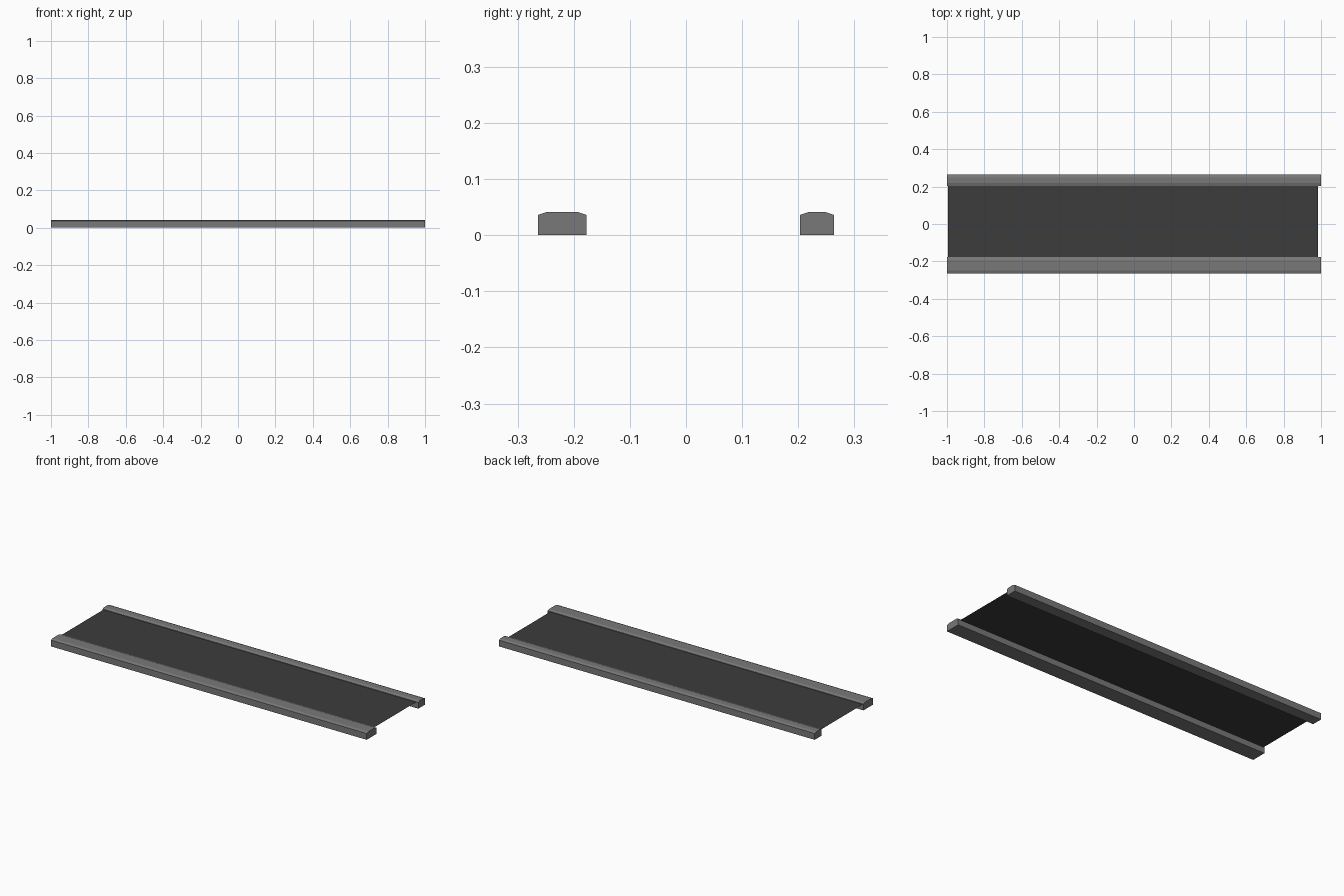
import bpy
import bmesh

cube = bpy.data.objects.get("Cube")
if cube:
    bpy.data.objects.remove(cube, do_unlink=True)


def material(name, value):
    mat = bpy.data.materials.new(name)
    mat.use_nodes = True
    colour = (value, value, value, 1)
    mat.diffuse_color = colour
    mat.node_tree.nodes["Principled BSDF"].inputs["Base Color"].default_value = colour
    return mat


def add_object(name, bm, mat):
    mesh = bpy.data.meshes.new(name)
    bm.to_mesh(mesh)
    bm.free()
    mesh.materials.append(mat)
    obj = bpy.data.objects.new(name, mesh)
    bpy.context.collection.objects.link(obj)
    return obj


STONES = 9
LENGTH = 2 / STONES
EDGE_Z, TOP_Z, CHAMFER = 0.036, 0.041, 0.015


# Kerb: one chamfered stone repeated end to end
def kerb(name, y0, y1, mat):
    profile = [(y0, 0), (y1, 0), (y1, EDGE_Z), (y1 - CHAMFER, TOP_Z),
               (y0 + CHAMFER, TOP_Z), (y0, EDGE_Z)]
    bm = bmesh.new()
    end = bm.faces.new([bm.verts.new((-1, y, z)) for y, z in profile])
    extruded = bmesh.ops.extrude_face_region(bm, geom=[end], use_keep_orig=True)
    verts = [v for v in extruded["geom"] if isinstance(v, bmesh.types.BMVert)]
    bmesh.ops.translate(bm, verts=verts, vec=(LENGTH, 0, 0))
    bmesh.ops.recalc_face_normals(bm, faces=bm.faces)
    obj = add_object(name, bm, mat)
    array = obj.modifiers.new("stones", 'ARRAY')
    array.count = STONES
    array.use_relative_offset = False
    array.use_constant_offset = True
    array.constant_offset_displace = (LENGTH, 0, 0)


concrete = material("concrete grey", 0.19)
asphalt = material("asphalt dark grey", 0.045)

kerb("front_kerb", -0.264, -0.177, concrete)
kerb("back_kerb", 0.203, 0.264, concrete)

# Road surface: a thin sheet between the kerbs
bm = bmesh.new()
bm.faces.new([bm.verts.new((x, y, 0.033)) for x, y in
              [(-0.995, -0.177), (0.985, -0.177), (0.985, 0.203), (-0.995, 0.203)]])
add_object("road_surface", bm, asphalt)
